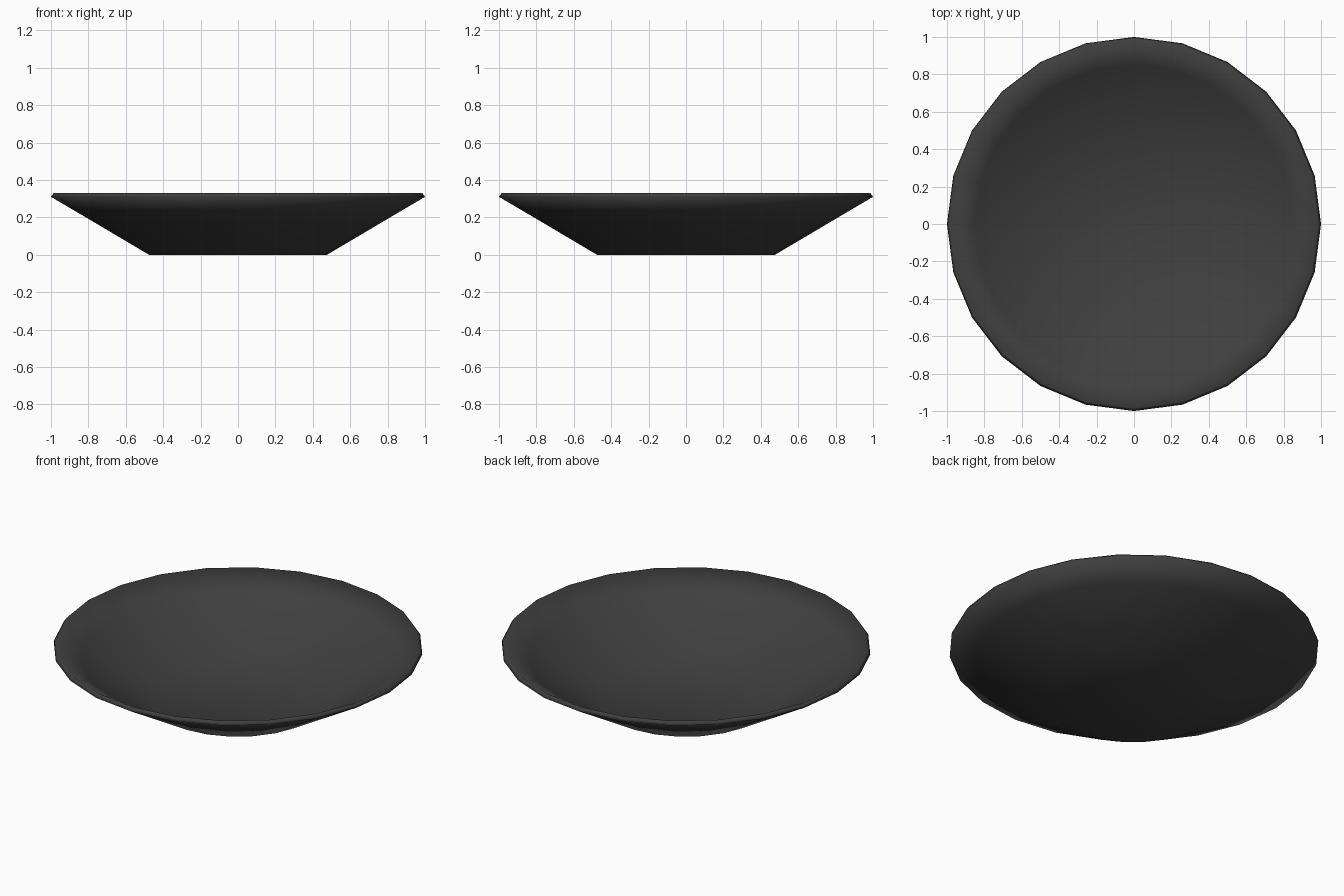
import bpy, bmesh, math

if "Cube" in bpy.data.objects:
    bpy.data.objects.remove(bpy.data.objects["Cube"])

SIDES = 24
# Closed half-profile (radius, height): underside, slanted wall, lip, inside wall, floor
PROFILE = [(0, 0), (0.475, 0), (0.86, 0.228), (1.0, 0.31),
           (0.985, 0.332), (0.85, 0.252), (0.468, 0.026), (0, 0.026)]

# Spin the profile into a shallow dish
bm = bmesh.new()
verts = [bm.verts.new((r, 0, z)) for r, z in PROFILE]
edges = [bm.edges.new(pair) for pair in zip(verts, verts[1:])]
bmesh.ops.spin(bm, geom=verts + edges, cent=(0, 0, 0), axis=(0, 0, 1),
               angle=2 * math.pi, steps=SIDES)
bmesh.ops.remove_doubles(bm, verts=bm.verts[:], dist=0.0005)
bmesh.ops.recalc_face_normals(bm, faces=bm.faces[:])
for face in bm.faces:
    face.smooth = True

mesh = bpy.data.meshes.new("dish")
bm.to_mesh(mesh)
bm.free()
dish = bpy.data.objects.new("dish", mesh)
bpy.context.collection.objects.link(dish)

# Dark glaze
glaze = bpy.data.materials.new("dark_glaze")
glaze.diffuse_color = (0.05, 0.05, 0.05, 1)
glaze.use_nodes = True
glaze.node_tree.nodes["Principled BSDF"].inputs["Base Color"].default_value = glaze.diffuse_color
mesh.materials.append(glaze)
